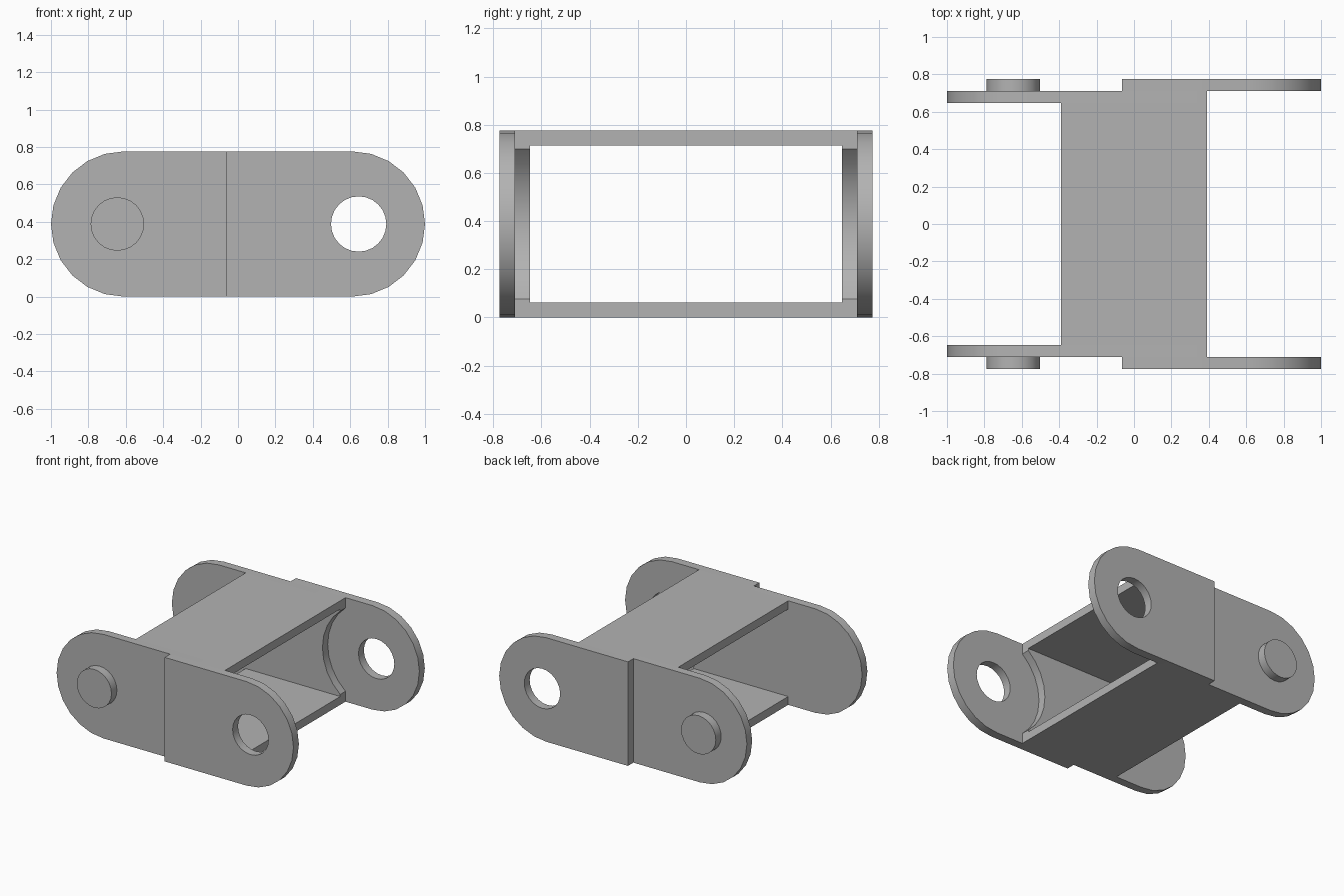
import bpy, bmesh
from math import sin, cos, radians, acos, degrees

cube = bpy.data.objects.get("Cube")
if cube:
    bpy.data.objects.remove(cube)

MID, END = 0.388, 0.612        # half height, centre of the rounded ends
PIN = 0.645                    # distance of pins and holes from the middle
CROSS = 0.39                   # half length of the cross plates
THICK = 0.062
Y0, Y1, Y2 = 0.648, 0.71, 0.774  # inner face, step, outer face

steel = bpy.data.materials.new("steel_grey")
steel.use_nodes = True
GREY = (0.45, 0.45, 0.45, 1)
steel.diffuse_color = GREY
steel.node_tree.nodes["Principled BSDF"].inputs["Base Color"].default_value = GREY


def arc(cx, r, start, stop, steps):
    """Points (x, z) on an arc at mid height, angles in degrees."""
    angles = [radians(start + (stop - start) * i / steps) for i in range(steps + 1)]
    return [(cx + r * cos(a), MID + r * sin(a)) for a in angles]


def plate(name, loops, y_in, y_out, mirror=True):
    """Fill outlines in the xz plane (later ones are holes) and extrude along y."""
    bm = bmesh.new()
    for loop in loops:
        vs = [bm.verts.new((x, y_in, z)) for x, z in loop]
        for a, b in zip(vs, vs[1:] + vs[:1]):
            bm.edges.new((a, b))
    bmesh.ops.triangle_fill(bm, use_beauty=True, edges=bm.edges[:], normal=(0, 1, 0))
    geom = bmesh.ops.extrude_face_region(bm, geom=bm.faces[:])["geom"]
    moved = [v for v in geom if isinstance(v, bmesh.types.BMVert)]
    bmesh.ops.translate(bm, vec=(0, y_out - y_in, 0), verts=moved)
    bmesh.ops.recalc_face_normals(bm, faces=bm.faces[:])
    # Merge the flat triangles of the fill
    bmesh.ops.dissolve_limit(bm, angle_limit=radians(1), verts=bm.verts[:], edges=bm.edges[:])
    for f in bm.faces:
        f.smooth = True
    mesh = bpy.data.meshes.new(name)
    bm.to_mesh(mesh)
    bm.free()
    mesh.set_sharp_from_angle(angle=radians(30))
    mesh.materials.append(steel)
    obj = bpy.data.objects.new(name, mesh)
    bpy.context.collection.objects.link(obj)
    if mirror:
        mod = obj.modifiers.new("both_sides", "MIRROR")
        mod.use_axis = (False, True, False)
        mod.use_mirror_merge = False
    return obj


# Inner plates: rounded at one end, scooped out around the hole at the other
SCOOP = 0.402
half = degrees(acos((PIN - CROSS) / SCOOP))
scoop = arc(PIN, SCOOP, 180 + half, 180 - half, 8)
inner = arc(-END, MID, 90, 270, 12) + [(CROSS, 0)] + scoop + [(CROSS, 2 * MID)]
plate("inner_side_plates", [inner], Y0, Y1)

# Outer plates: rounded end with a round hole
outer = [(-0.063, 2 * MID), (-0.063, 0)] + arc(END, MID, -90, 90, 12)
hole = arc(PIN, 0.148, 0, 360, 24)[:-1]
plate("outer_side_plates", [outer, hole], Y1, Y2)

# Pins standing out from the inner plates
plate("pins", [arc(-PIN, 0.143, 0, 360, 24)[:-1]], Y1, Y2)

# Cross plates joining the two sides
for name, z in (("bottom_cross_plate", 0), ("top_cross_plate", 2 * MID - THICK)):
    box = [(-CROSS, z), (CROSS, z), (CROSS, z + THICK), (-CROSS, z + THICK)]
    plate(name, [box], -Y0, Y0, mirror=False)
